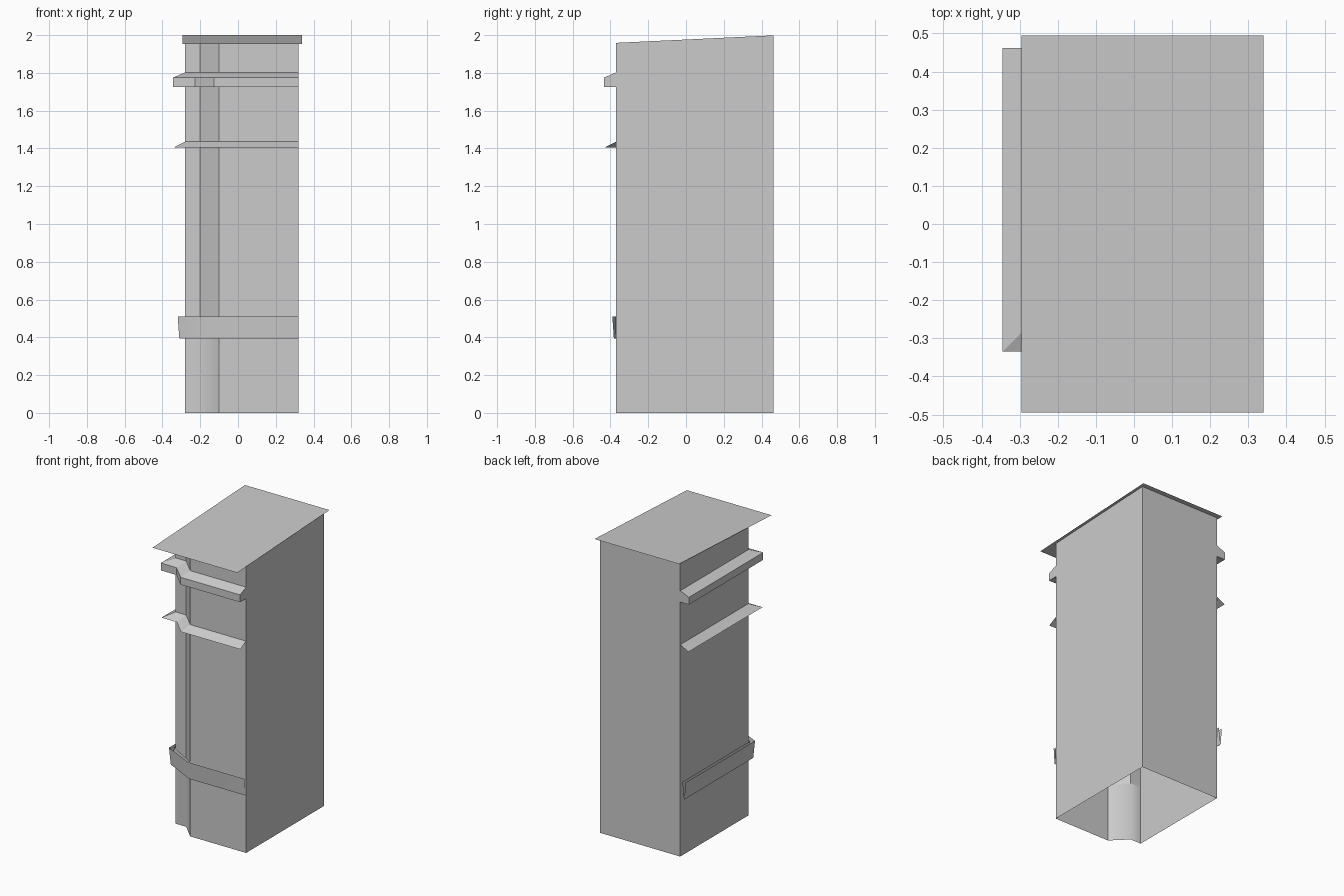
import bpy, bmesh
from mathutils import Vector

if "Cube" in bpy.data.objects:
    bpy.data.objects.remove(bpy.data.objects["Cube"])

# Wall line: back left -> recessed corner -> diagonal -> front right
PATH = [(-.28, .462), (-.28, -.27), (-.2, -.27), (-.1, -.37), (.32, -.37)]


def roof_z(y):
    return 1.953 + (y + .495) / .99 * .047


def offset(path, d):
    """Offset an open path outward with mitred corners."""
    pts = [Vector(p) for p in path]
    normals = []
    for a, b in zip(pts, pts[1:]):
        t = (b - a).normalized()
        normals.append(Vector((t.y, -t.x)))
    out = []
    for i, p in enumerate(pts):
        n0 = normals[max(i - 1, 0)]
        n1 = normals[min(i, len(normals) - 1)]
        out.append(tuple(p + (n0 + n1) * d / (1 + n0.dot(n1))))
    return out


def loft(name, rows, closed=False, caps=False):
    """Skin rows of points, lowest first, into a strip."""
    n = len(rows[0])
    verts = [p for r in rows for p in r]
    faces = []
    for r in range(len(rows) - 1):
        for i in range(n if closed else n - 1):
            j = (i + 1) % n
            faces.append((r * n + i, r * n + j, r * n + n + j, r * n + n + i))
    if caps:
        faces.append([r * n for r in range(len(rows))])
        faces.append([r * n + n - 1 for r in reversed(range(len(rows)))])
    mesh = bpy.data.meshes.new(name)
    mesh.from_pydata(verts, [], faces)
    mesh.update()
    obj = bpy.data.objects.new(name, mesh)
    bpy.context.collection.objects.link(obj)
    return obj


def at(path, z):
    return [(x, y, z) for x, y in path]


def ledge(name, profile, caps=False):
    """Sweep (outward, height) profile points along the wall line."""
    return loft(name, [at(offset(PATH, d), z) for d, z in profile], caps=caps)


# Column: open at the bottom, softly shaded recess below the band
ring = PATH + [(.32, .462)]
column = loft("column", [at(ring, 0), at(ring, .4),
                         [(x, y, roof_z(y)) for x, y in ring]], closed=True)
bm = bmesh.new()
bm.from_mesh(column.data)
bm.faces.ensure_lookup_table()
soft = [bm.faces[1], bm.faces[2]]
for f in soft:
    f.smooth = True
shared = set(soft[0].edges) & set(soft[1].edges)
for e in bm.edges:
    e.smooth = e in shared
bm.to_mesh(column.data)
bm.free()

# Sloping roof sheet
loft("roof", [[(x, y, roof_z(y)) for x in (-.295, .34)] for y in (-.495, .495)])

# Upper ledge with a vertical lip, and thin lower ledge
ledge("upper_ledge", [(0, 1.725), (.065, 1.725), (.065, 1.775), (0, 1.802)], caps=True)
ledge("lower_ledge", [(.062, 1.404), (0, 1.436)])


# Low flared band bridging the recess
def band_line(left, front):
    return [(-left, .462), (-left, -.285 + (.32 - left)), (-.1, -front), (.32, -front)]


band = loft("band", [at(band_line(.296, .374), .51), at(band_line(.308, .378), .395),
                     at(band_line(.311, .382), .395), at(band_line(.319, .39), .51)])
for o in (band,):
    bpy.context.view_layer.objects.active = o
    o.select_set(True)
    bpy.ops.object.shade_smooth_by_angle(angle=.6)
